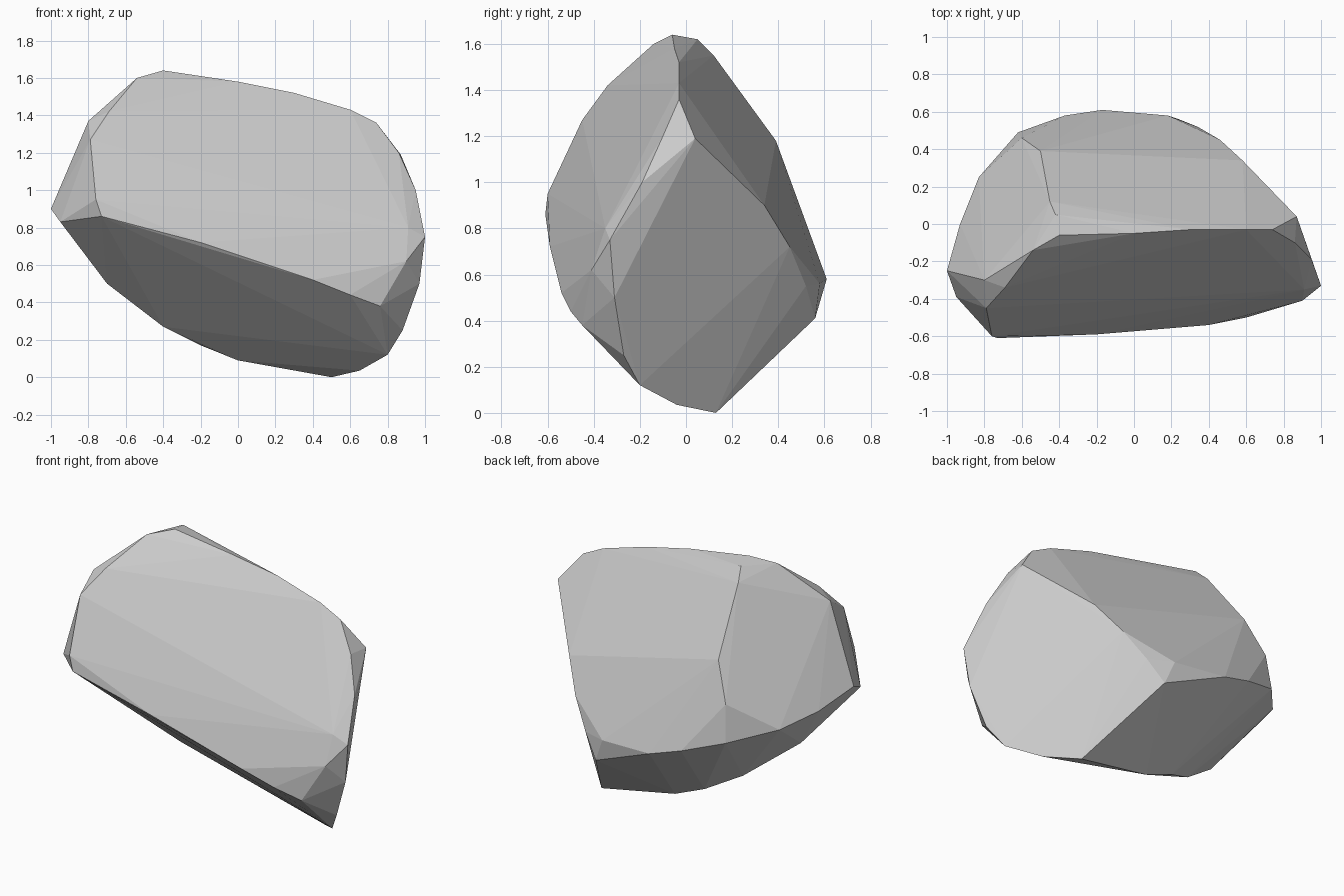
import bpy, bmesh
from math import radians

# Corner rings of the boulder, from the top ridge down to the keel
top_ridge = [(-.54, -.14, 1.6), (-.4, -.06, 1.64), (-.42, .05, 1.62), (-.45, .12, 1.55),
             (0, -.05, 1.58), (.3, -.03, 1.52), (.6, -.03, 1.43), (.74, -.03, 1.36),
             (.87, .04, 1.19), (.86, -.1, 1.2)]
front_face = [(-.69, -.34, 1.42), (-.79, -.45, 1.27), (-.76, -.6, .95), (-.73, -.61, .86),
              (-.2, -.59, .72), (.4, -.54, .52), (.6, -.5, .44), (.9, -.41, .62), (.91, -.35, .8)]
right_side = [(.95, -.19, 1.0), (1, -.33, .75), (.97, -.31, .5), (.88, -.27, .25),
              (.76, -.45, .38), (.58, .34, .9), (.46, .45, .72), (.34, .52, .55)]
back_side = [(-.5, .39, 1.18), (-.6, .46, .95), (.18, .58, .56), (.24, .56, .41),
             (-.17, .61, .58), (-.37, .58, .64), (-.62, .49, .72)]
left_side = [(-.8, -.3, 1.37), (-1, -.25, .9), (-.95, -.39, .83), (-.93, 0, .82), (-.83, .25, .77)]
keel = [(.8, -.2, .12), (.65, -.04, .035), (.5, .13, 0), (0, .11, .09),
        (-.2, .1, .17), (-.4, 0, .27), (-.7, -.15, .5)]

# Wrap the corners in a convex shell and merge nearly flat facets
bm = bmesh.new()
for ring in (top_ridge, front_face, right_side, back_side, left_side, keel):
    for co in ring:
        bm.verts.new(co)
bmesh.ops.convex_hull(bm, input=bm.verts[:])
loose = [v for v in bm.verts if not v.link_faces]
bmesh.ops.delete(bm, geom=loose, context='VERTS')
bmesh.ops.dissolve_limit(bm, angle_limit=radians(2), verts=bm.verts[:], edges=bm.edges[:])
bmesh.ops.recalc_face_normals(bm, faces=bm.faces[:])

mesh = bpy.data.meshes.new("boulder")
bm.to_mesh(mesh)
bm.free()
boulder = bpy.data.objects.new("boulder", mesh)
bpy.context.collection.objects.link(boulder)
